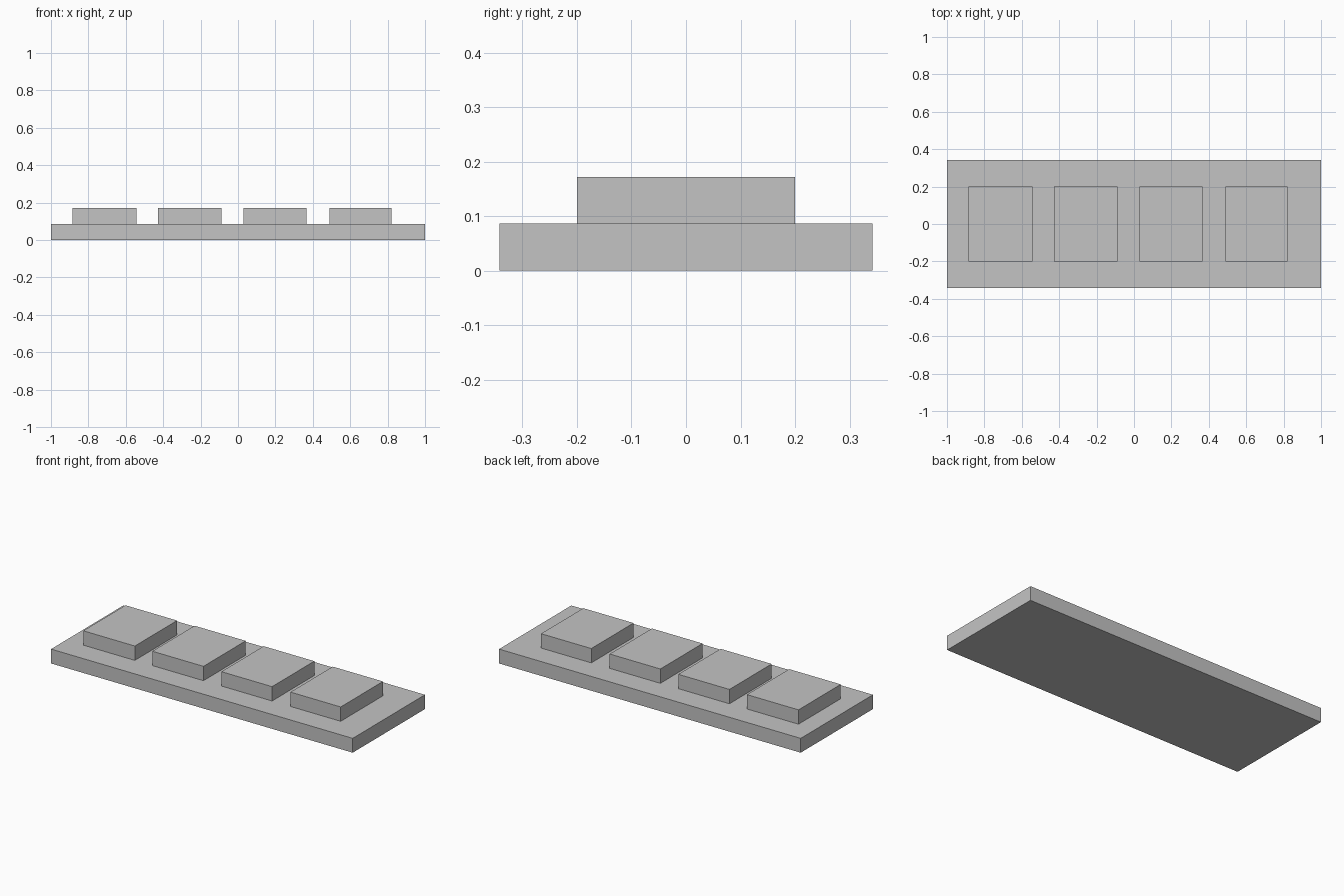
import bpy
import bmesh
from mathutils import Vector

default = bpy.data.objects.get("Cube")
if default:
    bpy.data.objects.remove(default, do_unlink=True)

# One plain grey for every part
grey = bpy.data.materials.new("light_grey")
grey.use_nodes = True
colour = (0.55, 0.55, 0.55, 1.0)
grey.diffuse_color = colour
grey.node_tree.nodes["Principled BSDF"].inputs["Base Color"].default_value = colour


def box(name, low, high):
    """Flat-faced box spanning two opposite corners."""
    low, high = Vector(low), Vector(high)
    bm = bmesh.new()
    bmesh.ops.create_cube(bm, size=1.0)
    bmesh.ops.scale(bm, vec=high - low, verts=bm.verts)
    bmesh.ops.translate(bm, vec=(low + high) / 2, verts=bm.verts)
    mesh = bpy.data.meshes.new(name)
    bm.to_mesh(mesh)
    bm.free()
    mesh.materials.append(grey)
    obj = bpy.data.objects.new(name, mesh)
    bpy.context.collection.objects.link(obj)
    return obj


BASE_TOP = 0.086
PAD_TOP = 0.172

# Base plate
box("base_plate", (-1, -0.342, 0), (1, 0.342, BASE_TOP))

# Row of four raised pads, each slightly narrower than the one before
for i in range(4):
    left = -0.886 + 0.458 * i
    width = 0.342 - 0.003 * i
    box(f"raised_pad_{i + 1}", (left, -0.2, BASE_TOP), (left + width, 0.2, PAD_TOP))
